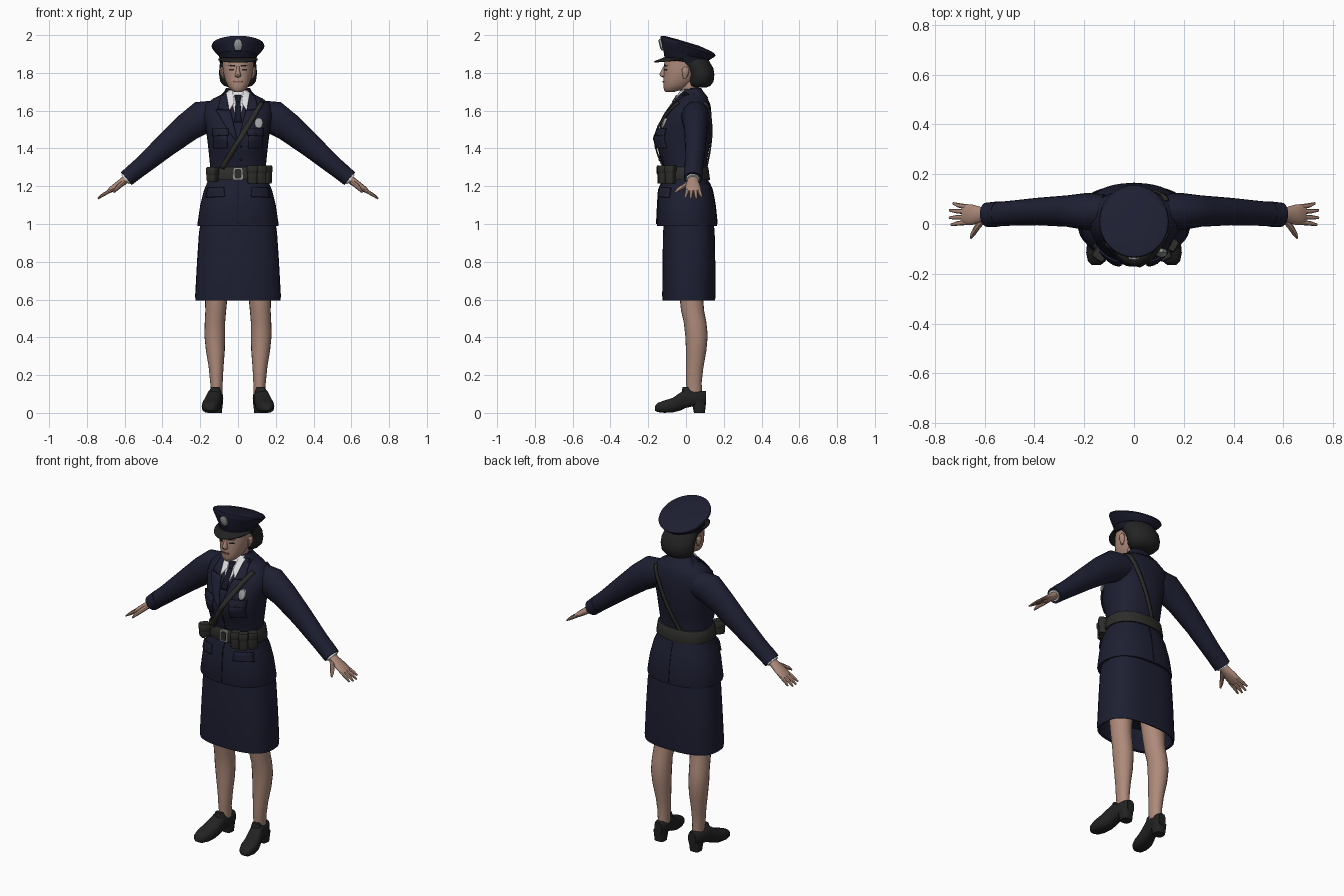
import bpy, bmesh, math
from mathutils import Vector as V
from mathutils.bvhtree import BVHTree


def mat(name, *rgb):
    m = bpy.data.materials.new(name)
    m.diffuse_color = (*rgb, 1)
    return m


NAVY = mat("navy cloth", 0.0125, 0.0135, 0.031)
DARK = mat("dark navy", 0.007, 0.008, 0.017)
SKIN = mat("skin", 0.42, 0.255, 0.195)
LIP = mat("lip", 0.25, 0.11, 0.09)
HAIR = mat("hair", 0.018, 0.017, 0.018)
LEATHER = mat("belt leather", 0.026, 0.026, 0.024)
SHOE = mat("shoe leather", 0.016, 0.016, 0.016)
SILVER = mat("silver", 0.33, 0.34, 0.34)
WHITE = mat("white shirt", 0.75, 0.75, 0.77)


def finish(name, bm, m, mirror=False, thick=0):
    bmesh.ops.recalc_face_normals(bm, faces=bm.faces)
    me = bpy.data.meshes.new(name)
    bm.to_mesh(me)
    bm.free()
    me.materials.append(m)
    ob = bpy.data.objects.new(name, me)
    bpy.context.collection.objects.link(ob)
    if thick:
        s = ob.modifiers.new("thickness", 'SOLIDIFY')
        s.thickness, s.offset = thick, 0
    if mirror:
        ob.modifiers.new("mirror", 'MIRROR').use_mirror_merge = False
    return ob


def loft(name, rings, m, n=24, power=2.0, mirror=False):
    """Skin rings of (centre, half axis u, half axis v), both ends closed."""
    bm = bmesh.new()
    rows = []
    e = 2 / power
    for c, u, v in rings:
        row = []
        for i in range(n):
            a = 2 * math.pi * i / n
            x, y = math.cos(a), math.sin(a)
            x = math.copysign(abs(x) ** e, x)
            y = math.copysign(abs(y) ** e, y)
            row.append(bm.verts.new(V(c) + V(u) * x + V(v) * y))
        rows.append(row)
    for p, q in zip(rows, rows[1:]):
        for i in range(n):
            j = (i + 1) % n
            bm.faces.new((p[i], p[j], q[j], q[i]))
    bm.faces.new(rows[0])
    bm.faces.new(rows[-1])
    return finish(name, bm, m, mirror)


def level(z, rx, y0, y1, x=0, slope=0):
    """Horizontal ring from front y0 to back y1."""
    r = (y1 - y0) / 2
    return ((x, (y0 + y1) / 2, z), (rx, 0, 0), (0, r, r * slope))


def tube(name, pts, m, n=16, mirror=True):
    """Limb along points (x, y, z, half height, half depth)."""
    rings = []
    for i, p in enumerate(pts):
        d = V(pts[min(i + 1, len(pts) - 1)][:3]) - V(pts[max(i - 1, 0)][:3])
        v = d.cross(V((0, 1, 0))).normalized()
        u = v.cross(d).normalized()
        rings.append((p[:3], u * p[4], v * p[3]))
    return loft(name, rings, m, n, mirror=mirror)


def grid(name, f, nu, nv, m, mirror=False, thick=0.008):
    bm = bmesh.new()
    g = [[bm.verts.new(f(i / nu, j / nv)) for j in range(nv + 1)] for i in range(nu + 1)]
    for i in range(nu):
        for j in range(nv):
            bm.faces.new((g[i][j], g[i + 1][j], g[i + 1][j + 1], g[i][j + 1]))
    return finish(name, bm, m, mirror, thick)


def patch(name, tree, q, m, lift=0.004, side=-1, mirror=False, nu=6, nv=8, thick=0.008):
    """Lay a four-cornered (x, z) plate on a body's front (-1) or back (1)."""
    a, b, c, d = [V(p) for p in q]

    def f(u, v):
        p = a.lerp(b, u).lerp(d.lerp(c, u), v)
        o = V((p.x, side, p.y))
        hit = tree.ray_cast(o, V((0, -side, 0)))[0] or tree.find_nearest(V((p.x, side * .05, p.y)))[0]
        return hit + V((0, side * lift, 0))
    return grid(name, f, nu, nv, m, mirror, thick)


def tree_of(ob):
    bm = bmesh.new()
    bm.from_mesh(ob.data)
    return BVHTree.FromBMesh(bm)


# jacket body with bust
jacket = loft("jacket", [level(*r) for r in (
    (.99, .213, -.152, .163), (1.0, .215, -.155, .165), (1.10, .2, -.15, .155), (1.18, .18, -.145, .14),
    (1.25, .15, -.115, .11), (1.30, .147, -.115, .105), (1.38, .155, -.14, .12),
    (1.45, .163, -.152, .13), (1.52, .172, -.135, .135), (1.58, .185, -.105, .135),
    (1.63, .175, -.07, .13), (1.665, .13, -.045, .115), (1.69, .078, -.03, .09),
    (1.715, .062, -.015, .075))], NAVY, 40, 2.3)
for vert in jacket.data.vertices:
    co = vert.co
    if co.y < 0:
        co.y -= .022 * math.exp(-((abs(co.x) - .075) / .05) ** 2 - ((co.z - 1.44) / .06) ** 2)
body = tree_of(jacket)

# sleeves, cuffs and hands
tube("sleeve", [(.12, .05, 1.58, .075, .07), (.19, .05, 1.565, .088, .075), (.27, .052, 1.51, .077, .063),
                (.39, .05, 1.41, .062, .055), (.50, .043, 1.315, .05, .05), (.588, .037, 1.243, .043, .048)], NAVY, 20)
tube("cuff_band", [(.545, .04, 1.279, .047, .051), (.591, .037, 1.24, .044, .049)], NAVY, 20)
tube("shirt_cuff", [(.58, .037, 1.25, .033, .037), (.598, .037, 1.235, .032, .036)], WHITE)
tube("palm", [(.575, .037, 1.253, .023, .027), (.61, .037, 1.224, .021, .03), (.645, .037, 1.2, .018, .04),
              (.672, .038, 1.182, .015, .042), (.688, .038, 1.17, .01, .038)], SKIN)
for k, (y0, y1, ln) in enumerate(((.007, -.003, .9), (.028, .025, 1), (.049, .055, 1), (.068, .083, .8))):
    tube(f"finger_{k + 1}", [(.67, y0, 1.181, .01, .011), (.67 + .045 * ln, (y0 + y1) / 2, 1.181 - .027 * ln, .009, .009),
                             (.67 + .072 * ln, y1, 1.181 - .047 * ln, .004, .005)], SKIN, 8)
tube("thumb", [(.605, .02, 1.222, .013, .014), (.632, -.015, 1.198, .013, .012),
               (.647, -.04, 1.182, .01, .01), (.656, -.057, 1.168, .004, .005)], SKIN, 8)

# skirt, hollow at the hem
loft("skirt", [level(*r) for r in ((.72, .19, -.1, .13), (.6, .215, -.112, .142), (.595, .225, -.124, .154),
     (.62, .227, -.126, .156), (.8, .217, -.124, .155), (.95, .207, -.122, .152), (1.03, .195, -.115, .145))],
     NAVY, 36, 2.6)

# legs
loft("leg", [level(*r) for r in ((.10, .03, .005, .085, .113), (.16, .033, .0, .083, .114), (.24, .039, .0, .092, .116),
     (.33, .05, .0, .108, .12), (.41, .055, -.004, .115, .123), (.48, .054, -.012, .108, .122),
     (.54, .055, -.026, .096, .118), (.62, .06, -.035, .09, .115), (.74, .072, -.045, .1, .11))],
     SKIN, 20, mirror=True)

# shoes: (y, x, half width, bottom, top)
loft("shoe", [((x, y, (b + t) / 2), (w, 0, 0), (0, 0, (t - b) / 2)) for y, x, w, b, t in (
    (-.165, .152, .018, .012, .035), (-.15, .15, .035, .004, .053), (-.115, .146, .046, .0, .066),
    (-.07, .14, .048, .002, .08), (-.03, .131, .043, .012, .108), (.0, .125, .04, .026, .128),
    (.04, .119, .038, .035, .115), (.08, .114, .036, .038, .118), (.105, .111, .024, .042, .115))],
    SHOE, 18, 2.7, True)
loft("shoe_heel", [level(.0, .03, .042, .1, .116), level(.06, .037, .03, .106, .116)], SHOE, 16, 3, True)
loft("shoe_tongue", [level(.1, .036, -.025, .04, .122), level(.137, .022, -.018, .012, .121)], SHOE, 12, 2.4, True)

# neck and head
loft("neck", [level(1.64, .055, -.02, .085), level(1.70, .05, -.025, .07), level(1.79, .05, -.04, .06)], SKIN)
head = loft("head", [level(*r) for r in ((1.70, .022, -.108, -.06), (1.708, .036, -.116, -.03), (1.73, .054, -.12, .02),
     (1.76, .068, -.12, .05), (1.80, .078, -.118, .08), (1.83, .082, -.117, .09), (1.88, .084, -.112, .1))],
     SKIN, 28, 2.2)
face = tree_of(head)
loft("nose", [level(1.775, .008, -.122, -.1), level(1.783, .017, -.136, -.1), level(1.792, .015, -.141, -.1),
              level(1.81, .01, -.132, -.1), level(1.835, .008, -.12, -.1)], SKIN, 12)
loft("ear", [level(1.77, .006, -.015, .0, .077), level(1.795, .012, -.02, .015, .082),
             level(1.82, .012, -.022, .018, .084), level(1.83, .006, -.012, .01, .084)], SKIN, 10, mirror=True)
patch("eye", face, ((.02, 1.812), (.048, 1.813), (.046, 1.821), (.022, 1.821)), HAIR, .001, mirror=True, thick=.003)
patch("eyebrow", face, ((.016, 1.833), (.054, 1.836), (.054, 1.84), (.016, 1.841)), HAIR, .001, mirror=True, thick=.003)
patch("lips", face, ((-.02, 1.748), (.02, 1.748), (.024, 1.757), (-.024, 1.757)), LIP, .002, thick=.004)

# hair gathered at the nape
loft("hair", [level(*r) for r in ((1.722, .045, .03, .105), (1.732, .075, .015, .13), (1.755, .095, .01, .146),
     (1.79, .1, .008, .15), (1.825, .099, -.01, .145), (1.85, .096, -.045, .13), (1.88, .092, -.08, .115))], HAIR, 28)

# peaked cap, sloping down to the back
loft("cap_band", [level(1.855, .097, -.113, .118, 0, -.16), level(1.90, .101, -.12, .122, 0, -.2)], DARK, 36)
loft("cap_crown", [level(1.893, .103, -.122, .124, 0, -.2), level(1.925, .13, -.132, .148, 0, -.3),
     level(1.94, .14, -.135, .156, 0, -.33), level(1.949, .137, -.132, .152, 0, -.335),
     level(1.955, .118, -.113, .133, 0, -.33), level(1.962, .06, -.055, .07, 0, -.3)], NAVY, 36)


def visor(u, v):
    a = math.radians(-82 + 164 * u)
    return V(((.097 + .008 * v) * math.sin(a), -(.11 + .057 * v) * math.cos(a),
              1.872 + .008 * math.cos(a) - v * .022 * math.cos(a)))


grid("cap_visor", visor, 20, 3, SHOE)


def badge(name, c, rx, rz, tilt, m=SILVER):
    loft(name, [(V(c) + V((0, d, 0)), (rx * s, 0, 0), (0, tilt * rz * s, rz * s))
                for d, s in ((.012, 1), (-.002, 1), (-.007, .6))], m, 10)


badge("cap_badge", (0, -.134, 1.948), .023, .032, -.25)

# shirt, tie and lapels
patch("shirt_front", body, ((-.014, 1.575), (.014, 1.575), (.052, 1.708), (-.052, 1.708)), WHITE, .004)
patch("shirt_collar", body, ((.02, 1.64), (.047, 1.60), (.062, 1.695), (.03, 1.71)), WHITE, .009, mirror=True)
patch("tie", body, ((-.018, 1.54), (.018, 1.54), (.013, 1.655), (-.013, 1.655)), DARK, .009)
patch("tie_knot", body, ((-.011, 1.645), (.011, 1.645), (.019, 1.68), (-.019, 1.68)), DARK, .013)
patch("lapel", body, ((.0, 1.43), (.05, 1.49), (.118, 1.605), (.04, 1.60)), NAVY, .01, mirror=True)
patch("jacket_collar", body, ((.048, 1.598), (.105, 1.61), (.088, 1.685), (.062, 1.70)), NAVY, .009, mirror=True)
loft("collar_back", [level(1.668, .105, .02, .118), level(1.70, .073, .01, .093), level(1.72, .063, .008, .08)], NAVY)

# jacket pockets, front edge and buttons
patch("breast_pocket", body, ((.055, 1.40), (.13, 1.40), (.13, 1.475), (.055, 1.475)), NAVY, .004, mirror=True)
patch("breast_flap", body, ((.05, 1.47), (.134, 1.465), (.136, 1.505), (.05, 1.505)), NAVY, .01, mirror=True)
patch("hip_flap", body, ((.07, 1.145), (.168, 1.14), (.16, 1.19), (.075, 1.195)), NAVY, .008, mirror=True)
patch("front_edge", body, ((-.002, 1.0), (.003, 1.0), (.003, 1.43), (-.002, 1.43)), DARK, .002, nv=24, thick=.004)
patch("back_seam", body, ((-.002, 1.0), (.002, 1.0), (.002, 1.22), (-.002, 1.22)), DARK, .001, 1, nv=12, thick=.004)
for i, (x, z) in enumerate(((.015, 1.41), (.015, 1.34), (.092, 1.475), (-.092, 1.475))):
    y = body.ray_cast(V((x, -1, z)), V((0, 1, 0)))[0].y
    badge(f"button_{i + 1}", (x, y - .011, z), .006, .006, 0, LEATHER)
y = body.ray_cast(V((.11, -1, 1.535)), V((0, 1, 0)))[0].y
badge("chest_badge", (.11, y - .013, 1.535), .022, .028, .4)

# diagonal strap across chest and back
patch("strap_front", body, ((-.098, 1.30), (-.072, 1.29), (.138, 1.64), (.118, 1.65)), LEATHER, .012, nu=2, nv=24)
patch("strap_back", body, ((-.05, 1.29), (-.028, 1.29), (.14, 1.64), (.12, 1.65)), LEATHER, .006, 1, nu=2, nv=24)

# belt, buckle and pouches
loft("belt", [level(1.232, .166, -.131, .126), level(1.236, .168, -.133, .127),
              level(1.297, .159, -.126, .119), level(1.301, .156, -.123, .116)], LEATHER, 40, 2.3)
for name, w, h, d, m in (("buckle_plate", .026, .034, -.137, SILVER), ("buckle_centre", .018, .026, -.141, LEATHER)):
    loft(name, [((0, y, 1.266), (w, 0, 0), (0, 0, h)) for y in (-.11, d)], m, 16, 5)


def pouch(name, x, y, ang, w=.024, d=.022, z0=1.215, z1=1.305):
    c, s = math.cos(ang), math.sin(ang)
    for part, lo, hi, k in (("", z0, z1, 1), ("_flap", z1 - .035, z1 + .006, 1.12)):
        loft(name + part, [((x, y, z), (w * k * f * c, w * k * f * s, 0), (-d * k * f * s, d * k * f * c, 0))
                           for z, f in ((lo, .9), (lo + .008, 1), (hi - .008, 1), (hi, .85))], LEATHER, 16, 5)


pouch("pouch_inner", .075, -.128, .2)
pouch("pouch_middle", .122, -.122, .45)
pouch("pouch_outer", .152, -.082, 1.0)
pouch("pouch_side", -.135, -.12, -.6, .026, .026, 1.225, 1.295)

# soft shading with sharp edges kept
for ob in bpy.context.scene.objects:
    ob.select_set(True)
    bpy.context.view_layer.objects.active = ob
bpy.ops.object.shade_smooth_by_angle(angle=math.radians(42))
